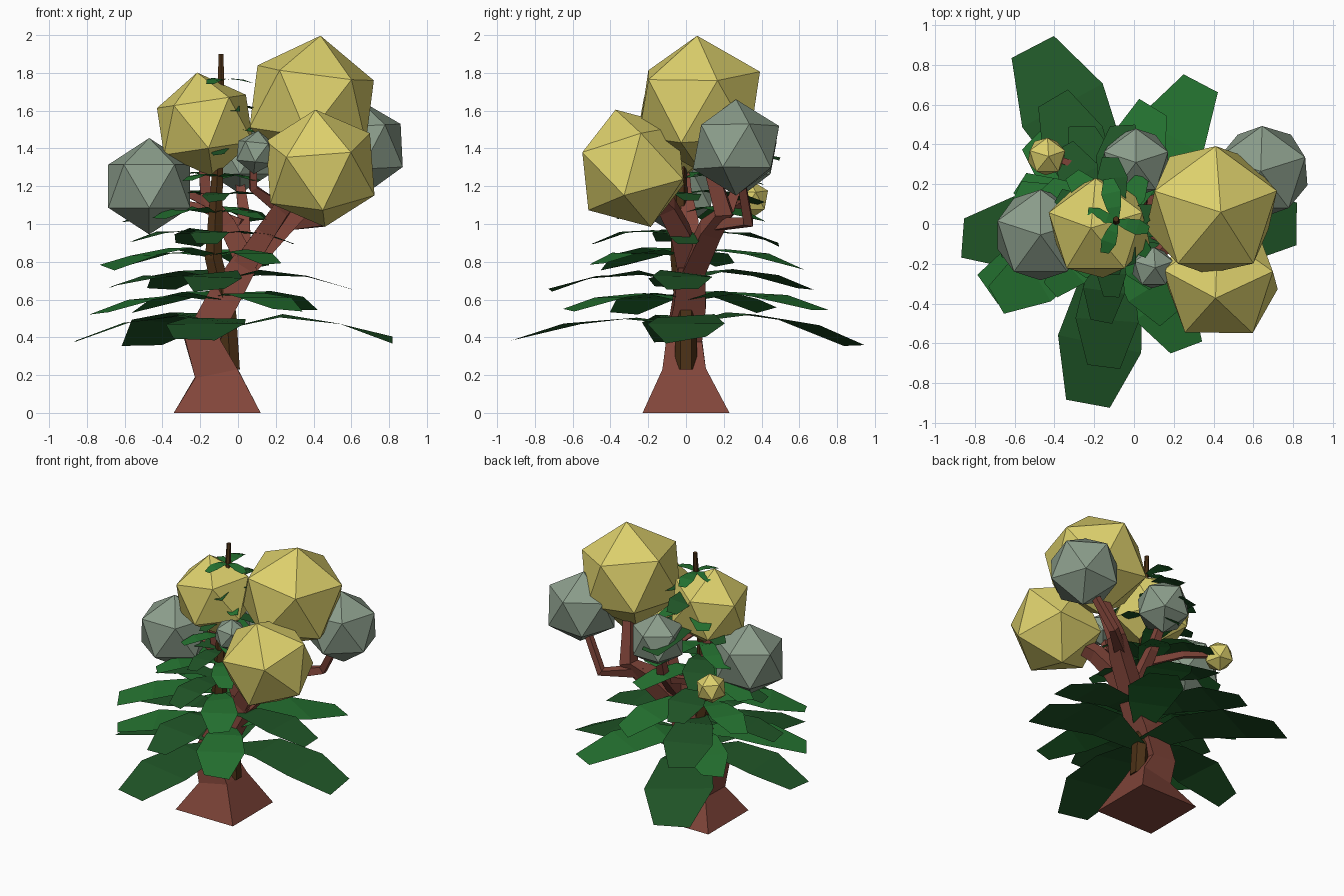
import bpy, bmesh, math, random
from mathutils import Vector, Matrix

if "Cube" in bpy.data.objects:
    bpy.data.objects.remove(bpy.data.objects["Cube"])

random.seed(4)


def material(name, rgb):
    m = bpy.data.materials.new(name)
    m.diffuse_color = (*rgb, 1)
    m.use_nodes = True
    m.node_tree.nodes["Principled BSDF"].inputs["Base Color"].default_value = m.diffuse_color
    return m


BARK = material("red_bark", (0.22, 0.06, 0.042))
PINE_BARK = material("dark_bark", (0.07, 0.03, 0.008))
YELLOW = material("yellow_foliage", (0.72, 0.63, 0.15))
GREY = material("grey_foliage", (0.26, 0.34, 0.26))
GREENS = [material("deep_green", (0.014, 0.09, 0.02)),
          material("bright_green", (0.018, 0.17, 0.03))]


def finish(name, bm, mats):
    me = bpy.data.meshes.new(name)
    bm.to_mesh(me)
    bm.free()
    ob = bpy.data.objects.new(name, me)
    bpy.context.collection.objects.link(ob)
    for m in mats:
        me.materials.append(m)
    return ob


def limb(name, path, sides, mat):
    """Faceted tube through (x, y, z, half width) points."""
    bm = bmesh.new()
    pts = [Vector(p[:3]) for p in path]
    rings = []
    for i, p in enumerate(pts):
        if i == 0 and len(path) > 4:
            t = Vector((0, 0, 1))
        else:
            t = (pts[min(i + 1, len(pts) - 1)] - pts[max(i - 1, 0)]).normalized()
        u = Vector((0, 1, 0)).cross(t).normalized()
        v = t.cross(u)
        r = path[i][3] / math.cos(math.pi / sides)
        ring = []
        for k in range(sides):
            a = math.tau * (k + 0.5) / sides
            ring.append(bm.verts.new(p + (u * math.cos(a) + v * math.sin(a)) * r))
        rings.append(ring)
    for a, b in zip(rings, rings[1:]):
        for k in range(sides):
            j = (k + 1) % sides
            bm.faces.new((a[k], a[j], b[j], b[k]))
    bm.faces.new(rings[0][::-1])
    bm.faces.new(rings[-1])
    return finish(name, bm, [mat])


def crown(name, centre, r, lean, spin, mat):
    """Icosahedron foliage ball with its pole leaned by (x, y)."""
    bm = bmesh.new()
    bmesh.ops.create_icosphere(bm, subdivisions=1, radius=r)
    tilt = Vector((0, 0, 1)).rotation_difference(Vector((*lean, 1))).to_matrix().to_4x4()
    bm.transform(Matrix.Translation(centre) @ tilt
                 @ Matrix.Rotation(math.radians(spin), 4, 'Z'))
    return finish(name, bm, [mat])


# Broadleaf trunk with flared square foot
limb("broad_trunk", [(-0.11, 0, 0, 0.23), (-0.115, -0.01, 0.21, 0.115),
                     (-0.19, -0.01, 0.39, 0.095), (-0.08, 0.02, 0.60, 0.085),
                     (0.04, 0.03, 0.80, 0.07)], 4, BARK)

# Broadleaf branches
branches = {
    "front": [(0.02, 0.02, 0.76, 0.06), (0.15, -0.03, 0.96, 0.05),
              (0.24, -0.10, 1.09, 0.045), (0.40, -0.26, 1.25, 0.03)],
    "right": [(0.02, 0.03, 0.75, 0.06), (0.22, 0.13, 0.97, 0.055),
              (0.32, 0.20, 1.06, 0.045), (0.38, 0.10, 1.40, 0.03)],
    "outer_right": [(0.24, 0.15, 1.0, 0.035), (0.45, 0.33, 1.01, 0.025),
                    (0.62, 0.28, 1.3, 0.02)],
    "left": [(0.05, 0.02, 0.78, 0.055), (-0.06, 0.02, 1.0, 0.045),
             (-0.17, 0.0, 1.16, 0.03), (-0.19, -0.02, 1.4, 0.025)],
    "outer_left": [(-0.12, 0.01, 1.09, 0.025), (-0.24, -0.02, 1.15, 0.02),
                   (-0.42, -0.05, 1.2, 0.018)],
    "small_front": [(0.21, -0.08, 1.09, 0.03), (0.08, -0.18, 1.19, 0.02),
                    (0.08, -0.22, 1.36, 0.018)],
    "back": [(0.03, 0.03, 0.84, 0.04), (0.03, 0.22, 1.06, 0.03),
             (0.0, 0.31, 1.3, 0.02)],
    "back_left": [(0.02, 0.14, 1.0, 0.025), (-0.2, 0.26, 1.09, 0.02),
                  (-0.42, 0.34, 1.13, 0.014)],
}
for key, path in branches.items():
    limb(key + "_branch", path, 4, BARK)

# Faceted foliage balls
crown("crown_top", (0.39, 0.07, 1.635), 0.365, (0.13, -0.03), 90, YELLOW)
crown("crown_front", (0.435, -0.28, 1.295), 0.325, (-0.08, -0.3), 90, YELLOW)
crown("crown_left", (-0.175, -0.02, 1.525), 0.28, (-0.15, 0), 90, YELLOW)
crown("crown_small", (-0.44, 0.34, 1.13), 0.105, (0.1, 0), 90, YELLOW)
crown("grey_left", (-0.47, -0.055, 1.20), 0.255, (0, 0), 90, GREY)
crown("grey_right", (0.65, 0.265, 1.405), 0.255, (-0.05, 0), 90, GREY)
crown("grey_front", (0.095, -0.22, 1.38), 0.115, (0.1, 0), 90, GREY)
crown("grey_back", (0.01, 0.31, 1.35), 0.19, (0, 0), 90, GREY)

# Conifer trunk
pine = [(-0.04, 0, 0.23, 0.05), (-0.06, 0, 0.53, 0.05), (-0.13, -0.03, 0.82, 0.045),
        (-0.11, -0.03, 1.25, 0.03), (-0.09, 0.0, 1.6, 0.02), (-0.09, 0.025, 1.9, 0.013)]
limb("conifer_trunk", pine, 6, PINE_BARK)


def pine_axis(z):
    for a, b in zip(pine, pine[1:]):
        if a[2] <= z <= b[2]:
            return Vector(a[:3]).lerp(Vector(b[:3]), (z - a[2]) / (b[2] - a[2]))


# Along-leaf fraction, half width and height, relative to leaf length
LEAF = [(0.0, 0.06, 0.0), (0.32, 0.17, 0.05), (0.66, 0.23, 0.02), (1.0, 0.12, -0.09)]


def bough(bm, root, azimuth, length, tint):
    turn = Matrix.Rotation(math.radians(azimuth), 3, 'Z')
    rows = []
    for t, w, h in LEAF:
        row = []
        for side in (-1, 1):
            j = random.uniform(-0.03, 0.03)
            p = Vector((t * (1 + j), side * w, h + random.uniform(-0.025, 0.025)))
            row.append(bm.verts.new(root + turn @ (p * length)))
        rows.append(row)
    for a, b in zip(rows, rows[1:]):
        f = bm.faces.new((a[0], b[0], b[1], a[1]))
        f.material_index = tint


# Conifer boughs: tier height, then (azimuth, length) of each leaf
tiers = [
    (0.465, [(0, 0.89), (117, 1.0), (185, 0.81), (259, 0.93)]),
    (0.60, [(60, 0.81), (135, 0.62), (206, 0.74), (299, 0.70)]),
    (0.71, [(0, 0.69), (115, 0.72), (188, 0.57), (266, 0.69)]),
    (0.83, [(70, 0.66), (152, 0.50), (212, 0.66), (305, 0.54)]),
    (0.94, [(5, 0.42), (105, 0.54), (190, 0.44), (265, 0.46)]),
    (1.06, [(62, 0.48), (158, 0.50), (225, 0.42), (310, 0.36)]),
    (1.15, [(10, 0.33), (120, 0.48), (190, 0.35), (270, 0.33)]),
    (1.25, [(75, 0.45), (145, 0.40), (235, 0.28), (320, 0.28)]),
    (1.39, [(20, 0.26), (85, 0.52), (150, 0.32), (270, 0.24)]),
    (1.51, [(60, 0.28), (130, 0.34), (235, 0.2), (320, 0.22)]),
    (1.62, [(20, 0.22), (95, 0.34), (180, 0.2), (290, 0.22)]),
    (1.76, [(100, 0.22), (160, 0.15), (250, 0.17), (345, 0.17)]),
]
for n, (z, leaves) in enumerate(tiers):
    bm = bmesh.new()
    for az, length in leaves:
        bough(bm, pine_axis(z), az, length, n % 2)
    finish("bough_tier_%d" % (n + 1), bm, GREENS)
